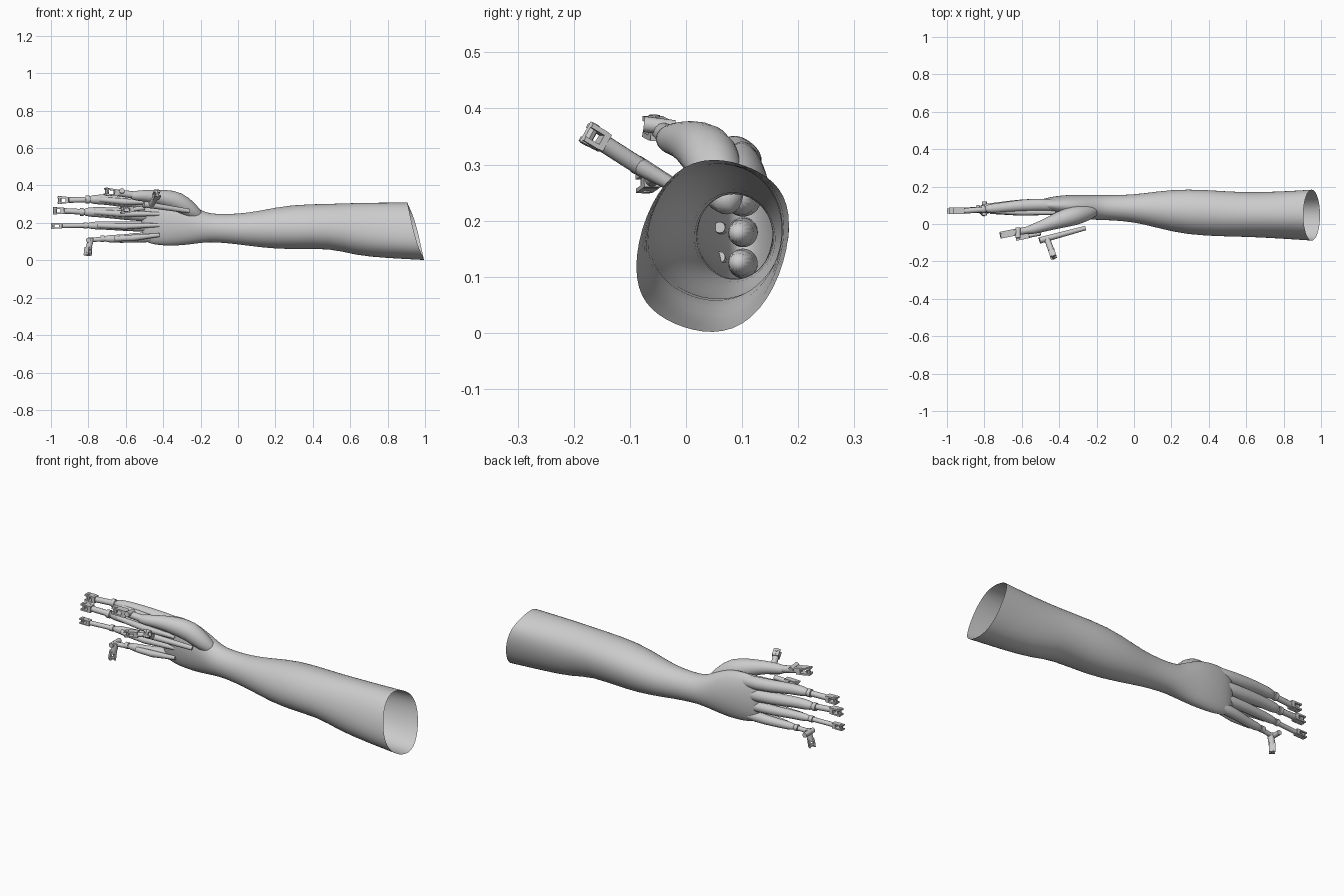
import bpy, bmesh, math
from mathutils import Vector, Matrix

cube = bpy.data.objects.get("Cube")
if cube:
    bpy.data.objects.remove(cube)

grey = bpy.data.materials.new("light grey")
grey.use_nodes = True
GREY = (0.6, 0.6, 0.6, 1)
grey.diffuse_color = GREY
grey.node_tree.nodes["Principled BSDF"].inputs["Base Color"].default_value = GREY


def finish(name, bm, subdivide=0, angle=40):
    """Turn a bmesh into a smooth-shaded object."""
    bmesh.ops.recalc_face_normals(bm, faces=bm.faces)
    mesh = bpy.data.meshes.new(name)
    bm.to_mesh(mesh)
    bm.free()
    mesh.materials.append(grey)
    obj = bpy.data.objects.new(name, mesh)
    bpy.context.collection.objects.link(obj)
    if subdivide:
        mod = obj.modifiers.new("smooth", 'SUBSURF')
        mod.levels = mod.render_levels = subdivide
    bpy.ops.object.select_all(action='DESELECT')
    obj.select_set(True)
    bpy.context.view_layer.objects.active = obj
    bpy.ops.object.shade_smooth_by_angle(angle=math.radians(angle))
    return obj


def skin(bm, rings, cap_start=True, cap_end=True):
    """Join rings of points into a tube."""
    loops = [[bm.verts.new(p) for p in ring] for ring in rings]
    n = len(loops[0])
    for a, b in zip(loops, loops[1:]):
        for i in range(n):
            j = (i + 1) % n
            bm.faces.new((a[i], a[j], b[j], b[i]))
    if cap_start:
        bm.faces.new(loops[0])
    if cap_end:
        bm.faces.new(loops[-1])


def tube(bm, path, radii, sides=12):
    """Round tube along a path with a radius at each point."""
    pts = [Vector(p) for p in path]
    rings = []
    for i, p in enumerate(pts):
        d = pts[min(i + 1, len(pts) - 1)] - pts[max(i - 1, 0)]
        rot = d.to_track_quat('Z', 'Y')
        turns = [2 * math.pi * k / sides for k in range(sides)]
        rings.append([p + rot @ Vector((math.cos(t), math.sin(t), 0)) * radii[i] for t in turns])
    skin(bm, rings)


def fork(bm, start, end, width):
    """Two-pronged joint with a cross pin, from start to end."""
    start, end = Vector(start), Vector(end)
    d = end - start
    rot = d.to_track_quat('X', 'Z').to_matrix().to_4x4()
    base = Matrix.Translation(start) @ rot

    def block(centre, size):
        bmesh.ops.create_cube(bm, size=1, matrix=base @ Matrix.Translation(centre)
                              @ Matrix.Diagonal((*size, 1)))
    length = d.length
    block((length * 0.15, 0, 0), (length * 0.3, width, width))
    for side in (-1, 1):
        block((length * 0.6, 0, side * width * 0.4), (length * 0.8, width, width * 0.25))
    pin = rot.to_3x3() @ Vector((0, 0, width * 0.6))
    hole = start + d * 0.8
    tube(bm, [hole - pin, hole + pin], [width * 0.3] * 2, 8)


# Forearm and palm: x, y min, y max, z min, z max, skew
SECTIONS = [
    (0.95, -.09, .185, 0, .31, .25), (0.8, -.08, .175, .01, .31, .2),
    (0.62, -.07, .17, .025, .308, .1), (0.5, -.068, .175, .065, .302, .1),
    (0.28, -.06, .19, .055, .3, .1), (0.12, -.02, .175, .068, .265, 0),
    (0, .01, .157, .085, .248, 0), (-.12, .02, .155, .097, .247, 0),
    (-.18, .02, .155, .095, .256, 0), (-.25, .025, .156, .085, .3, 0),
    (-.33, .035, .158, .076, .335, 0), (-.42, .05, .15, .078, .345, 0),
    (-.48, .065, .138, .09, .34, 0), (-.52, .085, .118, .115, .31, 0)]
SIDES = 24
rings = []
for x, y0, y1, z0, z1, skew in SECTIONS:
    ring = []
    for k in range(SIDES):
        t = 2 * math.pi * k / SIDES
        c, s = math.cos(t), math.sin(t)
        y = (y0 + y1) / 2 + c * (y1 - y0) / 2
        z = (z0 + z1) / 2 + (s + skew * c * (1 - s * s)) * (z1 - z0) / 2
        # slanted cut at the open elbow end
        lean = -0.045 * s if x > 0.9 else 0
        ring.append((x + lean, y, z))
    rings.append(ring)
bm = bmesh.new()
skin(bm, rings, cap_start=False)
finish("forearm_and_palm", bm, 1, 180)

# Fleshy thumb base
bm = bmesh.new()
tube(bm, [(-.19, .08, .22), (-.25, .06, .265), (-.32, .045, .318), (-.4, .022, .333),
          (-.47, -.005, .345), (-.54, -.028, .345), (-.58, -.036, .347)],
     [.025, .045, .055, .047, .034, .028, .02], 14)
finish("thumb", bm, 1, 180)

# Fingers: name, base z, knuckle z, flesh end x, tip x, tip z
FINGERS = [("index", .3, .325, -.8, -.965, .322), ("middle", .238, .258, -.83, -.99, .264),
           ("ring", .178, .186, -.81, -1, .184), ("little", .125, .115, -.72, -.8, .108)]
for name, zb, zk, xe, xt, zt in FINGERS:
    small = 0.8 if name in ("ring", "little") else 1
    bm = bmesh.new()
    mid = (-.4 + xe) / 2
    path = [(-.36, .09, zb), (-.44, .105, zb), (mid, .1, (zb + zk) / 2),
            (xe + .1, .088, zk), (xe + .03, .082, zk), (xe, .08, zk)]
    tube(bm, path, [r * small for r in (.025, .036, .033, .028, .027, .016)], 14)
    finish(name + "_finger", bm, 1, 180)

    # thin rod and joint at the finger end
    bm = bmesh.new()
    rod_end = xt + .06 if name != "little" else xt
    tube(bm, [(xe + .02, .08, zk), (rod_end, .07, zt)], [.015 * small] * 2)
    tube(bm, [(xe + .005, .08, zk), (xe - .015, .079, zk)], [.021 * small] * 2)
    if name == "little":
        tube(bm, [(xt + .015, .07, zt + .01), (xt, .065, .06)], [.016] * 2)
        fork(bm, (xt, .065, .07), (xt - .004, .06, .025), .03)
        tube(bm, [(xt, .045, zt), (xt, .12, zt)], [.013] * 2)
    else:
        fork(bm, (rod_end, .07, zt), (xt, .07, zt), .034 * small)
    finish(name + "_finger_rod", bm)

    # bar lying along the palm side of the finger
    bm = bmesh.new()
    tube(bm, [(-.42, .06, zb + .01), (mid, .062, (zb + zk) / 2), (xe + .06, .068, zk)],
         [.01, .017, .014])
    finish(name + "_finger_bar", bm)

# Thumb rod and joint
bm = bmesh.new()
tube(bm, [(-.55, -.03, .348), (-.65, -.046, .362)], [.02, .017])
fork(bm, (-.64, -.045, .36), (-.715, -.06, .368), .036)
tube(bm, [(-.62, -.075, .372), (-.62, -.02, .365)], [.014] * 2)
finish("thumb_rod", bm)

# Small joint beside the thumb
bm = bmesh.new()
tube(bm, [(-.5, -.05, .28), (-.58, -.065, .27)], [.012] * 2)
fork(bm, (-.56, -.06, .275), (-.63, -.075, .265), .03)
finish("small_joint", bm)

# Loose bent lever in front of the palm
bm = bmesh.new()
tube(bm, [(-.26, -.022, .263), (-.505, -.088, .3)], [.012, .017])
tube(bm, [(-.465, -.08, .295), (-.437, -.155, .343)], [.016] * 2)
fork(bm, (-.44, -.145, .338), (-.43, -.178, .358), .034)
finish("bent_lever", bm)
